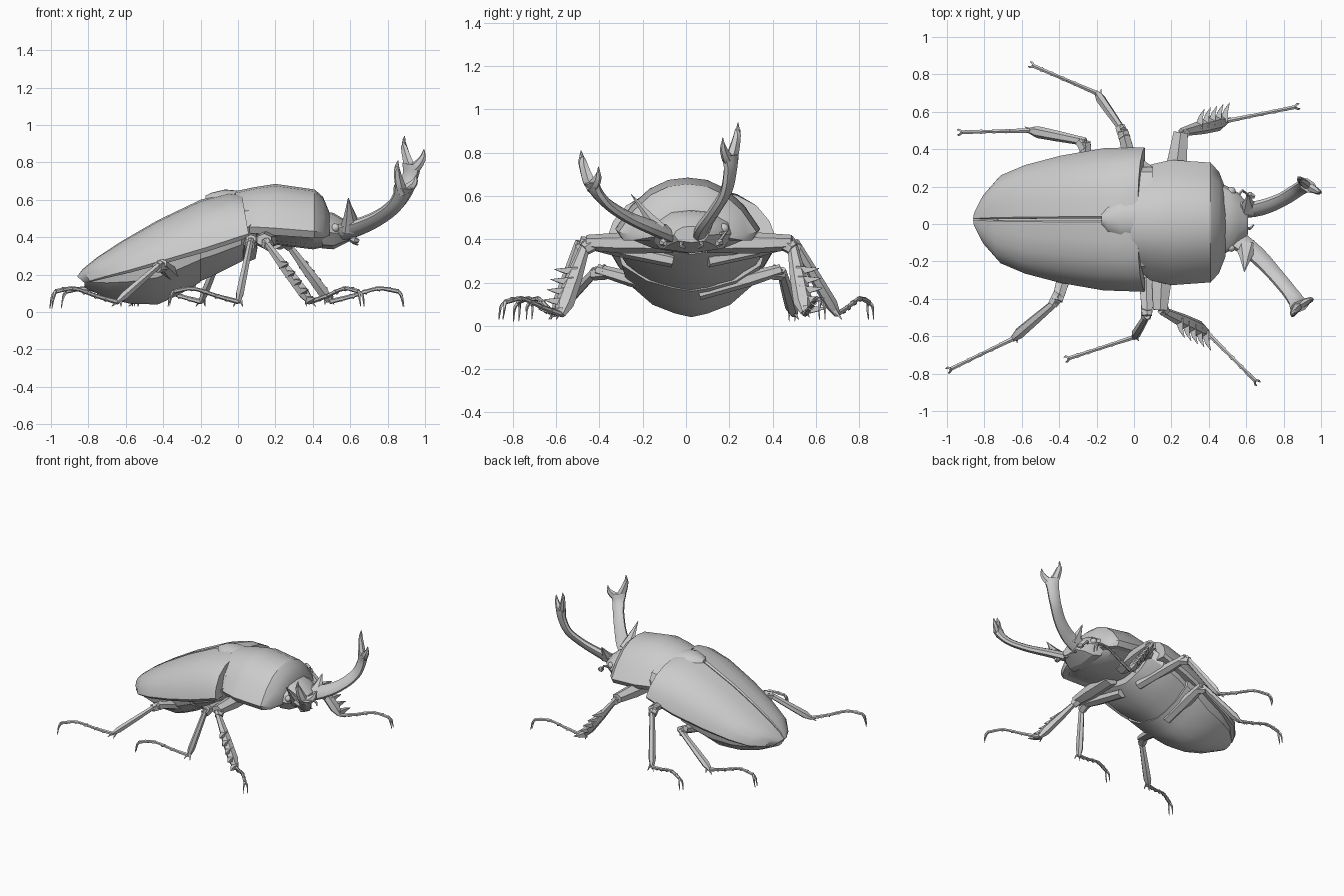
import bpy, bmesh, math
from mathutils import Vector

cube = bpy.data.objects.get("Cube")
if cube:
    bpy.data.objects.remove(cube, do_unlink=True)

MID = 0.025  # body axis in y
grey = bpy.data.materials.new("chitin grey")
grey.use_nodes = True
grey.diffuse_color = (0.6, 0.6, 0.6, 1)
grey.node_tree.nodes["Principled BSDF"].inputs["Base Color"].default_value = (0.6, 0.6, 0.6, 1)


def finish(bm, name, angle=28):
    bmesh.ops.recalc_face_normals(bm, faces=bm.faces)
    for f in bm.faces:
        f.smooth = True
    for e in bm.edges:
        e.smooth = e.calc_face_angle(0) < math.radians(angle)
    mesh = bpy.data.meshes.new(name)
    bm.to_mesh(mesh)
    bm.free()
    mesh.materials.append(grey)
    obj = bpy.data.objects.new(name, mesh)
    bpy.context.collection.objects.link(obj)
    return obj


def skin(bm, rings):
    """Bridge closed rings of points and cap both ends."""
    loops = [[bm.verts.new(p) for p in ring] for ring in rings]
    n = len(loops[0])
    for a, b in zip(loops, loops[1:]):
        for i in range(n):
            j = (i + 1) % n
            bm.faces.new((a[i], a[j], b[j], b[i]))
    bm.faces.new(loops[0])
    bm.faces.new(loops[-1])


def shell(name, stations, profile, side=1, bend=0, tilt=0, mid=MID):
    """Loft a (u, v) profile through stations of x, half width, low z, high z."""
    bm = bmesh.new()
    rings = []
    for k, (x, half, low, high) in enumerate(stations):
        curve = bend if k == 0 else 0
        rings.append([(x - curve * (1 - u * u) + tilt * (1 - v), mid + side * half * u,
                       low + (high - low) * v) for u, v in profile])
    skin(bm, rings)
    return finish(bm, name)


def spline(points, steps):
    """Catmull-Rom through points."""
    pts = [Vector(p) for p in points]
    pts = [pts[0] * 2 - pts[1]] + pts + [pts[-1] * 2 - pts[-2]]
    out = []
    for a, b, c, d in zip(pts, pts[1:], pts[2:], pts[3:]):
        for s in range(steps):
            t = s / steps
            out.append(0.5 * (2 * b + (c - a) * t + (2 * a - 5 * b + 4 * c - d) * t * t
                              + (3 * b - a - 3 * c + d) * t ** 3))
    return out + [pts[-2]]


def tube(bm, points, radii, steps=1, sides=6, flat=1.0, ref=(0, 0, 1)):
    """Tapered limb; flat scales the thickness across the ref direction."""
    path = spline(points, steps) if steps > 1 else [Vector(p) for p in points]
    rings = []
    for i, p in enumerate(path):
        d = (path[min(i + 1, len(path) - 1)] - path[max(i - 1, 0)]).normalized()
        across = d.cross(Vector(ref)).normalized()
        up = across.cross(d)
        t = i / (len(path) - 1) * (len(radii) - 1)
        k = min(int(t), len(radii) - 2)
        r = radii[k] + (radii[k + 1] - radii[k]) * (t - k)
        rings.append([p + across * r * flat * math.cos(a) + up * r * math.sin(a)
                      for a in (math.tau * (s + 0.5) / sides for s in range(sides))])
    skin(bm, rings)


def both(half):
    """Mirror a half profile, top centre to bottom centre."""
    return half + [(-u, v) for u, v in reversed(half) if u > 0]


# Profiles
wing = [(0.01, 0.96), (0.04, 1), (0.3, 0.97), (0.55, 0.88), (0.78, 0.68),
        (0.94, 0.36), (1, 0.08), (0.96, 0), (0.01, 0.1)]
dome = both([(0, 1), (0.27, 0.96), (0.53, 0.81), (0.78, 0.53), (1, 0.14), (0.93, 0), (0, 0)])
keel = both([(0, 1), (1, 1), (0.93, 0.6), (0.6, 0.24), (0.25, 0.07), (0, 0)])
block = both([(0, 1), (0.5, 0.95), (0.9, 0.7), (1, 0.45), (0.75, 0.1), (0, 0)])

# Wing cases
for side, word in ((1, "left"), (-1, "right")):
    shell(word + "_wing_case", [
        (-0.86, 0.06, 0.155, 0.19), (-0.83, 0.14, 0.16, 0.23), (-0.75, 0.235, 0.18, 0.295),
        (-0.62, 0.29, 0.21, 0.38), (-0.43, 0.34, 0.26, 0.49), (-0.2, 0.38, 0.325, 0.6),
        (-0.05, 0.385, 0.375, 0.64), (0.02, 0.385, 0.40, 0.63)], wing, side, tilt=0.04)
shell("scutellum", [(-0.175, 0.03, 0.59, 0.622), (-0.14, 0.075, 0.595, 0.638),
                    (-0.07, 0.105, 0.6, 0.655), (0.02, 0.11, 0.6, 0.647)], dome)

# Underside
shell("abdomen", [(-0.82, 0.08, 0.13, 0.18), (-0.7, 0.2, 0.075, 0.21), (-0.58, 0.26, 0.045, 0.24),
                  (-0.43, 0.3, 0.04, 0.28), (-0.32, 0.33, 0.09, 0.32), (-0.2, 0.345, 0.16, 0.36)], keel)
shell("thorax_underside", [(-0.28, 0.3, 0.13, 0.34), (-0.12, 0.34, 0.2, 0.38),
                           (0.02, 0.34, 0.27, 0.42), (0.1, 0.28, 0.33, 0.5)], keel)
shell("neck", [(-0.04, 0.28, 0.34, 0.61), (0.1, 0.28, 0.38, 0.62)], block)
shell("prosternum", [(0.1, 0.22, 0.38, 0.46), (0.2, 0.29, 0.36, 0.45),
                     (0.4, 0.28, 0.335, 0.44), (0.48, 0.18, 0.35, 0.46)], keel, mid=0.01)

# Thorax shield and head
shell("thorax_shield", [(0.05, 0.28, 0.42, 0.645), (0.09, 0.31, 0.42, 0.668), (0.2, 0.335, 0.41, 0.685),
                        (0.41, 0.32, 0.395, 0.655), (0.455, 0.27, 0.395, 0.615),
                        (0.49, 0.18, 0.41, 0.53)], dome, bend=0.07, mid=0.008)
shell("head", [(0.45, 0.2, 0.34, 0.54), (0.51, 0.17, 0.335, 0.53), (0.56, 0.14, 0.36, 0.5),
               (0.61, 0.08, 0.385, 0.46)], block)

# Eyes and antennae
for s, word in ((1, "left"), (-1, "right")):
    bm = bmesh.new()
    bmesh.ops.create_icosphere(bm, subdivisions=2, radius=0.024)
    bmesh.ops.translate(bm, verts=bm.verts, vec=(0.52, MID + s * 0.15, 0.45))
    finish(bm, word + "_eye")
    bm = bmesh.new()
    y = [MID + s * w for w in (0.11, 0.155, 0.13, 0.12)]
    tube(bm, [(0.54, y[0], 0.42), (0.58, y[1], 0.43), (0.61, y[2], 0.39)], [0.01, 0.008, 0.008])
    tube(bm, [(0.6, y[2], 0.39), (0.62, y[2], 0.385), (0.645, y[3], 0.38)], [0.008, 0.02, 0.01])
    # Mouth feelers
    tube(bm, [(0.58, MID + s * 0.04, 0.4), (0.62, MID + s * 0.05, 0.37),
              (0.64, MID + s * 0.03, 0.36)], [0.01, 0.008, 0.005])
    finish(bm, word + "_antenna")


def mandible(name, path, tips, tooth):
    """Flattened curved blade that widens into a two-pronged fork."""
    bm = bmesh.new()
    outer, inner = map(Vector, tips)
    spread = inner - outer
    tube(bm, path, [0.06, 0.052, 0.044, 0.042, 0.045, 0.056], 4, 8, 0.6, spread)
    end = Vector(path[-1])
    for tip, way in ((outer, -1), (inner, 1)):
        shift = spread.normalized() * way
        tube(bm, [end - (tip - end) * 0.3 + shift * 0.015, end + shift * 0.03,
                  end.lerp(tip, 0.55) + shift * 0.028, tip], [0.03, 0.032, 0.02, 0.002], 3, 6, 0.75)
    root = Vector(path[1]).lerp(Vector(path[0]), 0.4)
    tube(bm, [root, root.lerp(Vector(tooth), 0.45), tooth], [0.06, 0.03, 0.002], flat=0.7, ref=(1, 0, 0))
    finish(bm, name, 40)


mandible("left_mandible",
         [(0.53, 0.07, 0.42), (0.67, 0.085, 0.465), (0.79, 0.13, 0.53), (0.88, 0.185, 0.62),
          (0.92, 0.205, 0.72), (0.93, 0.205, 0.79)],
         [(0.89, 0.24, 0.94), (0.995, 0.17, 0.87)], (0.61, 0.16, 0.56))
mandible("right_mandible",
         [(0.53, -0.07, 0.42), (0.65, -0.16, 0.455), (0.75, -0.265, 0.5), (0.83, -0.36, 0.56),
          (0.87, -0.415, 0.62), (0.885, -0.44, 0.67)],
         [(0.855, -0.485, 0.81), (0.955, -0.405, 0.735)], (0.59, -0.255, 0.61))


def leg(name, hip, knee, ankle, toe, width, spikes=0):
    hip, knee, ankle, toe = map(Vector, (hip, knee, ankle, toe))
    out = 1 if knee.y > 0 else -1
    bm = bmesh.new()
    # Upper leg, knee and shin
    tube(bm, [hip, hip.lerp(knee, 0.6), knee], [width, width * 1.1, width * 0.8], flat=1.25)
    tube(bm, [knee.lerp(hip, 0.1), knee.lerp(ankle, 0.1)], [0.036, 0.03])
    tube(bm, [knee, knee.lerp(ankle, 0.5), knee.lerp(ankle, 0.85), ankle],
         [0.022, width * 0.9, width, width * 0.5], flat=0.75, ref=(0, 1, 0))
    # Shin spikes
    for k in range(spikes):
        p = knee.lerp(ankle, 0.4 + 0.56 * k / (spikes - 1))
        tube(bm, [p, p + Vector((0.012, out * 0.06, 0.005)), p + Vector((0.03, out * 0.1, 0.01))],
             [0.03, 0.016, 0.002], sides=4)
    for dx in (-0.025, 0.025):
        tube(bm, [ankle.lerp(knee, 0.1), ankle + Vector((dx, out * 0.02, -0.02))], [0.014, 0.002], sides=4)
    # Arched foot with bead joints and a pair of claws
    arch = [ankle, ankle.lerp(toe, 0.3), ankle.lerp(toe, 0.65), ankle.lerp(toe, 0.93)]
    for p, z in zip(arch, (0.055, 0.085, 0.125, 0.11)):
        p.z = z
    tube(bm, arch, [0.014, 0.011, 0.01, 0.012], 4)
    for p in spline(arch, 2)[1:-1]:
        step = (toe - ankle).normalized() * 0.012
        tube(bm, [p - step, p + step], [0.01, 0.014])
    across = (toe - ankle).cross(Vector((0, 0, 1))).normalized() * 0.013
    for s in (-1, 1):
        tube(bm, [arch[-1], arch[-1].lerp(toe, 0.6) + across * s + Vector((0, 0, 0.025)),
                  toe + across * s], [0.01, 0.007, 0.002], 3, 4)
    finish(bm, name, 35)


leg("left_front_leg", (0.2, 0.1, 0.38), (0.25, 0.49, 0.385), (0.49, 0.55, 0.06), (0.885, 0.63, 0.03), 0.044, 5)
leg("right_front_leg", (0.16, -0.06, 0.38), (0.14, -0.46, 0.385), (0.39, -0.58, 0.05), (0.665, -0.855, 0.03), 0.044, 5)
leg("left_middle_leg", (0.04, 0.1, 0.3), (-0.06, 0.5, 0.39), (-0.2, 0.7, 0.05), (-0.56, 0.855, 0.03), 0.031)
leg("right_middle_leg", (0.06, -0.06, 0.3), (0.07, -0.49, 0.39), (0, -0.605, 0.05), (-0.37, -0.725, 0.03), 0.031)
leg("left_hind_leg", (-0.26, 0.06, 0.15), (-0.26, 0.44, 0.26), (-0.56, 0.5, 0.05), (-0.945, 0.49, 0.02), 0.032)
leg("right_hind_leg", (-0.3, -0.02, 0.15), (-0.41, -0.41, 0.26), (-0.65, -0.615, 0.05), (-1, -0.785, 0.02), 0.032)
